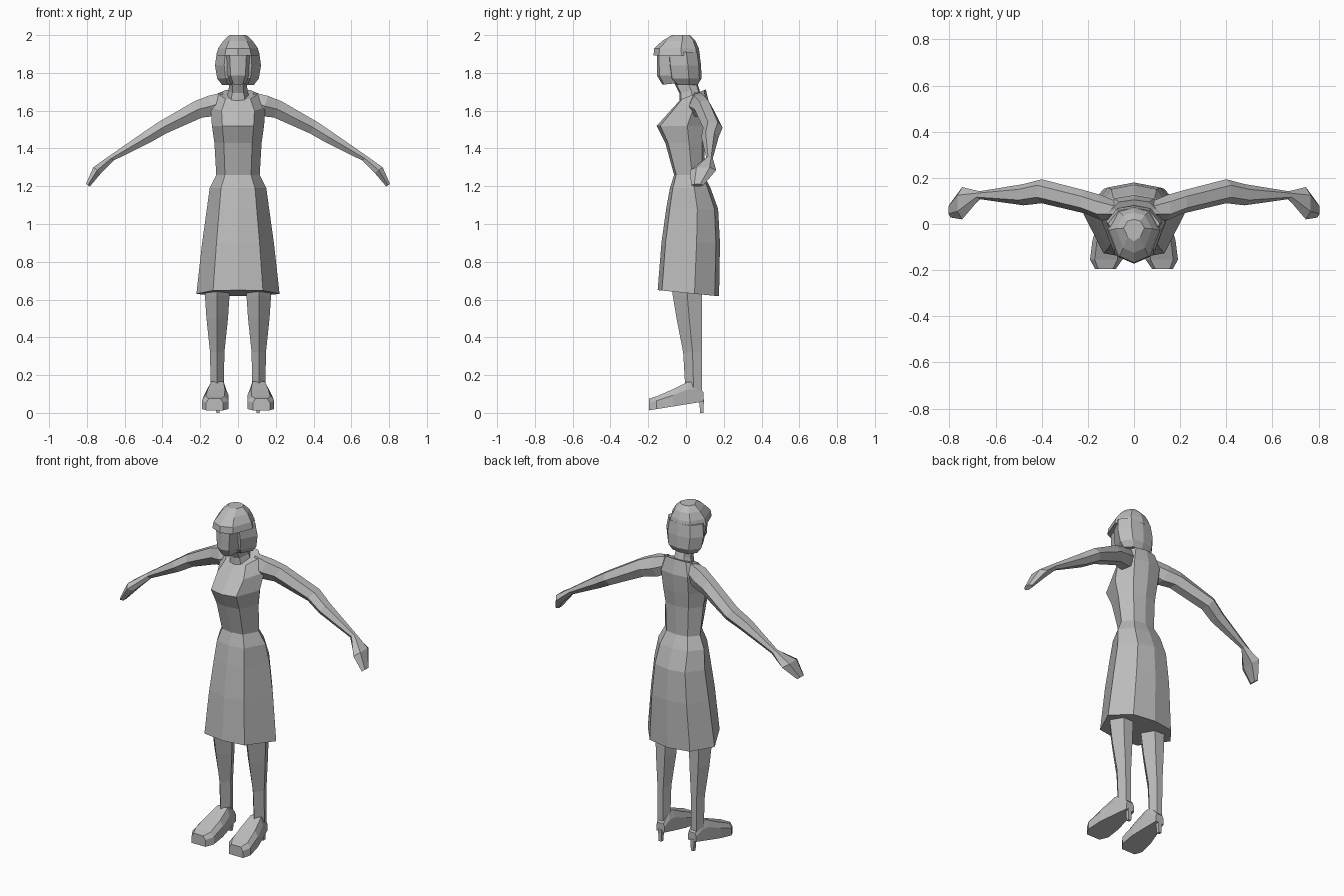
import bpy
import bmesh
from math import sin, cos, pi

if "Cube" in bpy.data.objects:
    bpy.data.objects.remove(bpy.data.objects["Cube"], do_unlink=True)

grey = bpy.data.materials.new("plain grey")
grey.use_nodes = True
colour = (0.5, 0.5, 0.5, 1)
grey.diffuse_color = colour
grey.node_tree.nodes["Principled BSDF"].inputs["Base Color"].default_value = colour


def loft(name, rings):
    """Join equal rings of points into a closed, flat shaded skin."""
    bm = bmesh.new()
    loops = [[bm.verts.new(point) for point in ring] for ring in rings]
    count = len(loops[0])
    for lower, upper in zip(loops, loops[1:]):
        for i in range(count):
            j = (i + 1) % count
            bm.faces.new((lower[i], lower[j], upper[j], upper[i]))
    bm.faces.new(loops[0])
    bm.faces.new(loops[-1])
    bmesh.ops.recalc_face_normals(bm, faces=bm.faces[:])
    mesh = bpy.data.meshes.new(name)
    bm.to_mesh(mesh)
    bm.free()
    mesh.materials.append(grey)
    part = bpy.data.objects.new(name, mesh)
    bpy.context.collection.objects.link(part)


def pair(name, rings):
    """Build a limb on the left and its reflection on the right."""
    loft("left_" + name, rings)
    loft("right_" + name, [[(-x, y, z) for x, y, z in ring] for ring in rings])


def body_ring(z, front, back, width, tilt=0.0, bow=0.07):
    """Eight-sided symmetric ring: front, front panel, side, back panel, back."""
    depth = back - front
    panel = 0.6 * width
    side = [(panel, front + bow * depth),
            (width, front + 0.6 * depth),
            (panel, back - 0.07 * depth)]
    mirrored = [(-x, y) for x, y in reversed(side)]
    outline = [(0, front)] + side + [(0, back)] + mirrored
    return [(x, y, z + tilt * y) for x, y in outline]


def arm_ring(x, y, z, depth, height):
    """Six-sided ring across the arm, leaning more towards the hand."""
    lean = 0.2 + x
    ring = []
    for step in range(6):
        angle = step * pi / 3
        rise = height * sin(angle)
        ring.append((x + rise * sin(lean),
                     y + depth * cos(angle),
                     z + rise * cos(lean)))
    return ring


def leg_ring(z, width, front):
    """Five-sided ring with a ridge along the shin and a level calf line."""
    middle, back = 0.11, 0.084
    flank = (front + back) / 2
    return [(middle, front, z),
            (middle + width, flank, z),
            (middle + width / 2, back, z),
            (middle - width / 2, back, z),
            (middle - width, flank, z)]


def shoe_ring(y, width, top):
    """Ring along the foot: sloping sole, side walls and a narrower upper."""
    middle = 0.11 - 0.07 * y
    sole = 0.045 + 0.16 * y
    wall = sole + 0.65 * (top - sole)
    upper = 0.7 * width
    half = [(width, sole), (width, wall), (upper, top)]
    outline = half + [(-x, z) for x, z in reversed(half)]
    return [(middle + x, y, z) for x, z in outline]


def heel_ring(z, size):
    """Small square ring under the back of the shoe."""
    corners = ((-1, -1), (1, -1), (1, 1), (-1, 1))
    return [(0.106 + i * size, 0.083 + j * size, z) for i, j in corners]


# Dress: skirt and bodice in one skin
loft("dress", [
    body_ring(0.635, -0.15, 0.175, 0.22, tilt=-0.1),
    body_ring(0.9, -0.13, 0.18, 0.19),
    body_ring(1.08, -0.105, 0.17, 0.165),
    body_ring(1.19, -0.085, 0.13, 0.15),
    body_ring(1.26, -0.063, 0.095, 0.115),
    body_ring(1.43, -0.11, 0.1, 0.125),
    body_ring(1.52, -0.155, 0.115, 0.138),
    body_ring(1.61, -0.085, 0.125, 0.145, tilt=0.15),
    body_ring(1.67, -0.03, 0.105, 0.11, tilt=0.4),
])

# Neck
loft("neck", [
    body_ring(1.63, -0.035, 0.09, 0.07, tilt=0.2),
    body_ring(1.7, -0.035, 0.07, 0.05, tilt=0.2),
    body_ring(1.78, -0.08, 0.05, 0.045),
])

# Face, set back under the fringe
loft("face", [
    body_ring(1.75, -0.125, 0, 0.04, tilt=0.1),
    body_ring(1.785, -0.153, 0.02, 0.065),
    body_ring(1.91, -0.155, 0.02, 0.075),
])

# Hair: a bob around the sides and back, a crown with a fringe on top
loft("hair_bob", [
    body_ring(1.737, -0.05, 0.062, 0.085),
    body_ring(1.77, -0.085, 0.082, 0.11),
    body_ring(1.84, -0.095, 0.08, 0.122),
    body_ring(1.91, -0.1, 0.07, 0.112),
])
loft("hair_crown", [
    body_ring(1.893, -0.172, 0.074, 0.115, bow=0.12),
    body_ring(1.93, -0.168, 0.068, 0.105, bow=0.12),
    body_ring(1.97, -0.125, 0.05, 0.078, bow=0.12),
    body_ring(2, -0.075, 0.02, 0.045, bow=0.2),
])

# Arms, swept back at the elbow, with mitten hands
pair("arm", [
    arm_ring(0.07, 0.06, 1.65, 0.035, 0.055),
    arm_ring(0.14, 0.07, 1.625, 0.055, 0.065),
    arm_ring(0.21, 0.095, 1.607, 0.05, 0.055),
    arm_ring(0.4, 0.142, 1.51, 0.052, 0.042),
    arm_ring(0.48, 0.127, 1.46, 0.046, 0.038),
    arm_ring(0.67, 0.125, 1.348, 0.017, 0.02),
    arm_ring(0.745, 0.09, 1.285, 0.07, 0.03),
    arm_ring(0.795, 0.06, 1.205, 0.032, 0.014),
])

# Legs
pair("leg", [
    leg_ring(0.75, 0.07, -0.08),
    leg_ring(0.62, 0.065, -0.07),
    leg_ring(0.5, 0.057, -0.05),
    leg_ring(0.32, 0.038, -0.015),
    leg_ring(0.07, 0.034, 0),
])

# Shoes
pair("shoe", [
    shoe_ring(-0.195, 0.045, 0.075),
    shoe_ring(-0.155, 0.07, 0.088),
    shoe_ring(-0.07, 0.065, 0.125),
    shoe_ring(0.01, 0.047, 0.165),
    shoe_ring(0.05, 0.037, 0.16),
    shoe_ring(0.092, 0.027, 0.11),
])

# Stiletto heels
pair("heel", [heel_ring(0, 0.009), heel_ring(0.07, 0.012)])
